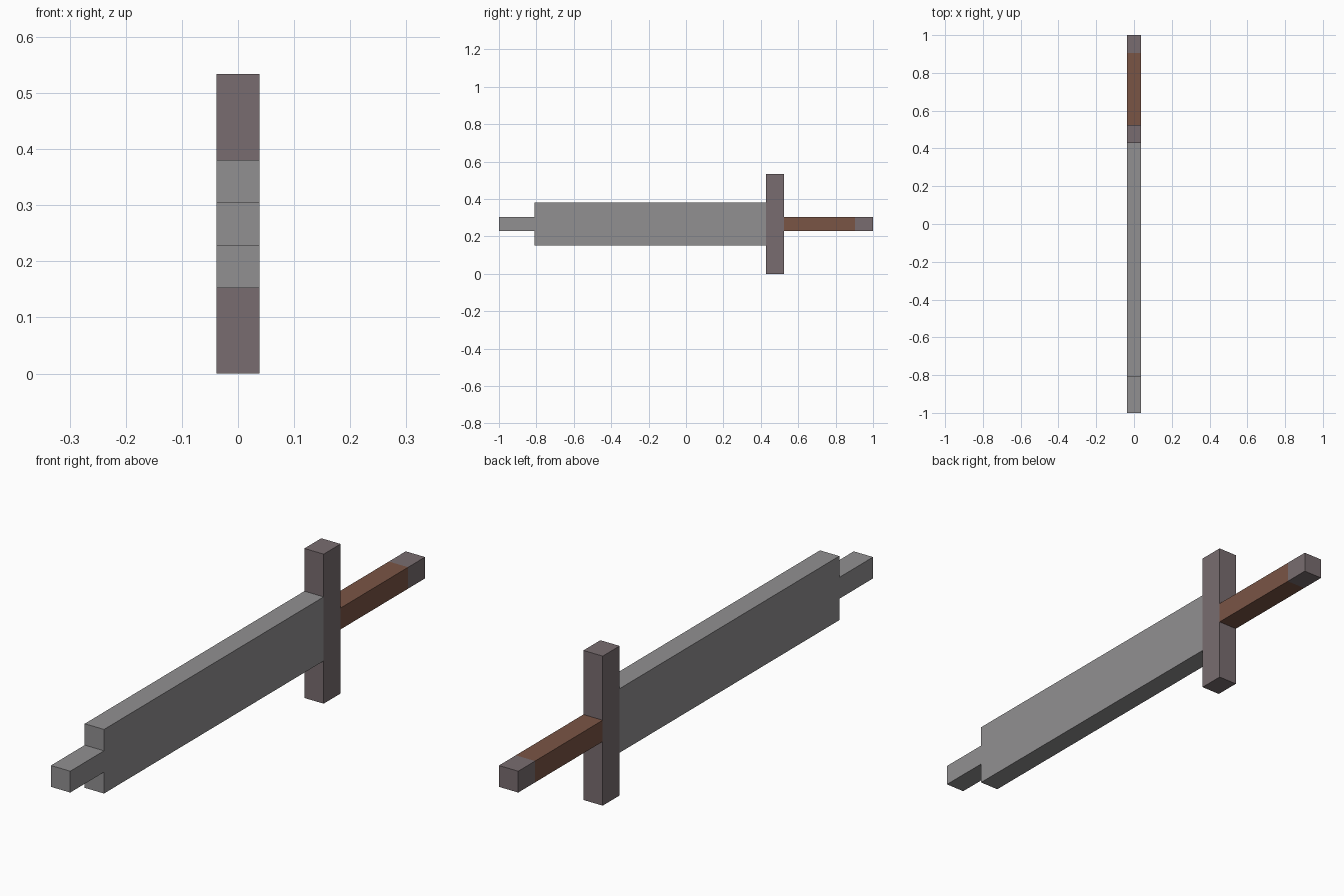
import bpy

if "Cube" in bpy.data.objects:
    bpy.data.objects.remove(bpy.data.objects["Cube"])

U = 2 / 21        # length unit along the sword
W = 0.0762        # thickness unit across the sword
MID = 3.5 * W     # height of the sword axis


def material(name, color):
    m = bpy.data.materials.new(name)
    m.diffuse_color = (*color, 1)
    m.use_nodes = True
    m.node_tree.nodes["Principled BSDF"].inputs["Base Color"].default_value = m.diffuse_color
    return m


steel = material("steel grey", (0.285, 0.278, 0.285))
iron = material("dark iron", (0.190, 0.152, 0.160))
leather = material("brown leather", (0.195, 0.090, 0.060))


def box(name, start, length, height, mat):
    """Block along y: start and length in U, height in W, centred on the axis."""
    y = -1 + (start + length / 2) * U
    bpy.ops.mesh.primitive_cube_add(size=1, location=(0, y, MID))
    ob = bpy.context.object
    ob.name = name
    ob.scale = (W, length * U, height * W)
    bpy.ops.object.transform_apply(location=False, rotation=False, scale=True)
    ob.data.materials.append(mat)


# Parts from the tip to the pommel
box("blade_tip", 0, 2, 1, steel)
box("blade", 2, 13, 3, steel)
box("crossguard", 15, 1, 7, iron)
box("grip", 16, 4, 1, leather)
box("pommel", 20, 1, 1, iron)
